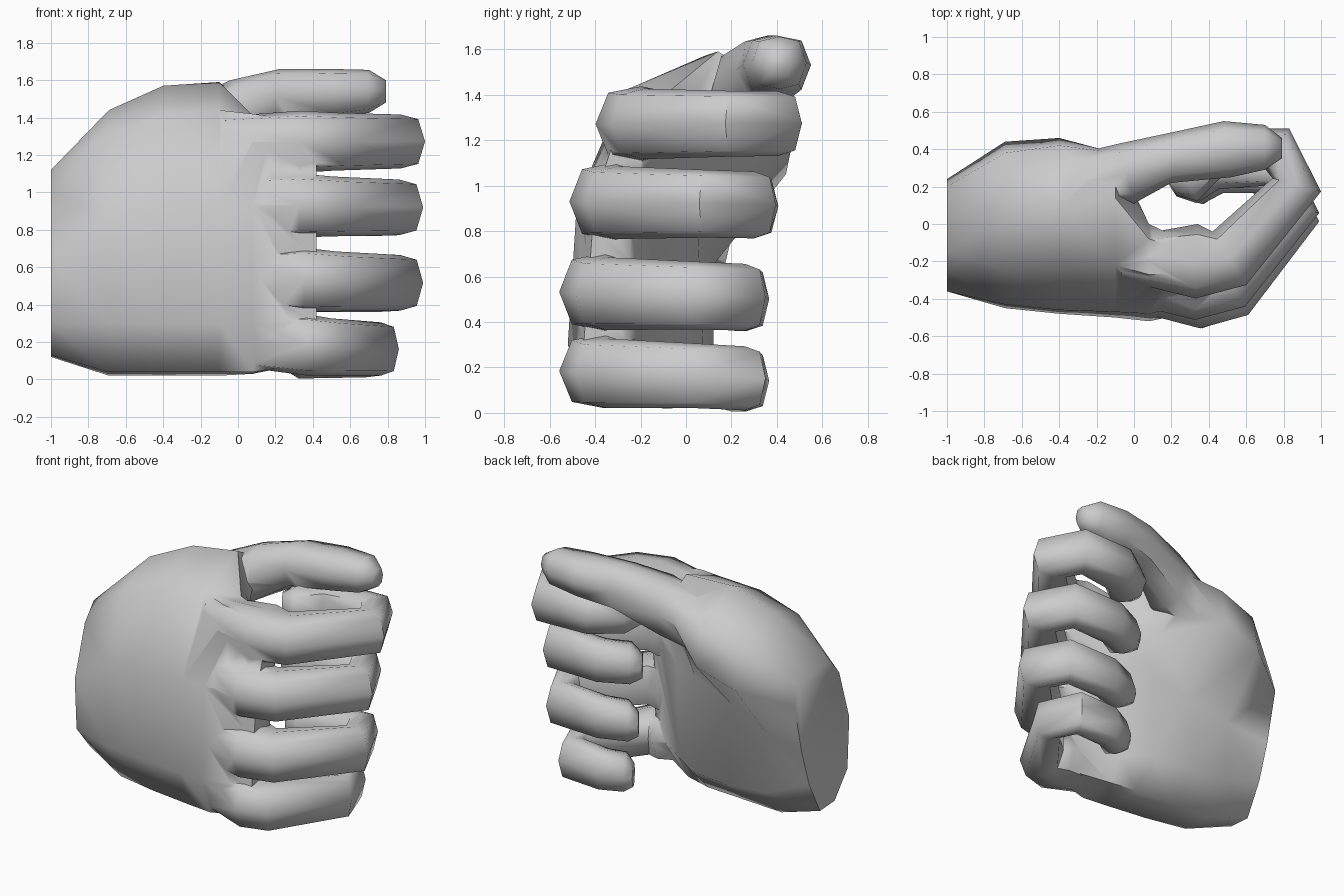
import bpy, bmesh, math

if "Cube" in bpy.data.objects:
    bpy.data.objects.remove(bpy.data.objects["Cube"])


def loft(name, rings):
    """Skin a list of equal-length point rings, capped at both ends."""
    bm = bmesh.new()
    loops = [[bm.verts.new(p) for p in ring] for ring in rings]
    n = len(loops[0])
    for a, b in zip(loops, loops[1:]):
        for i in range(n):
            j = (i + 1) % n
            bm.faces.new((a[i], a[j], b[j], b[i]))
    bm.faces.new(loops[0])
    bm.faces.new(loops[-1])
    bmesh.ops.triangulate(bm, faces=[f for f in bm.faces if len(f.verts) == 4])
    bmesh.ops.recalc_face_normals(bm, faces=bm.faces)
    mesh = bpy.data.meshes.new(name)
    bm.to_mesh(mesh)
    bm.free()
    obj = bpy.data.objects.new(name, mesh)
    bpy.context.collection.objects.link(obj)
    return obj


# Rounded eight-sided digit section: (across, up)
SECTION = [(1, 0), (.72, .83), (0, 1), (-.72, .83),
           (-1, 0), (-.72, -.83), (0, -1), (.72, -.83)]


def digit_ring(outer, inner, z, h):
    """Section spanning two plan points, with half height h about z."""
    cx, cy = (outer[0] + inner[0]) / 2, (outer[1] + inner[1]) / 2
    dx, dy = (outer[0] - inner[0]) / 2, (outer[1] - inner[1]) / 2
    return [(cx + u * dx, cy + u * dy, z + w * h) for u, w in SECTION]


# Palm: wrist to knuckles, each section runs up the inside and down the back (y, z)
palm_sections = {
    -1.0: [(-.04, .12), (.08, .35), (.16, .6), (.24, .95), (.2, 1.08),
           (-.15, 1.12), (-.25, 1.0), (-.36, .65), (-.34, .3), (-.2, .13)],
    -.69: [(-.06, .02), (.11, .22), (.12, .65), (.44, 1.05), (.38, 1.33),
           (.02, 1.44), (-.25, 1.32), (-.43, .85), (-.45, .3), (-.3, .04)],
    -.4: [(-.08, .02), (.12, .2), (.08, .75), (.46, 1.15), (.42, 1.4),
          (.08, 1.57), (-.25, 1.41), (-.46, .93), (-.48, .3), (-.36, .04)],
    -.1: [(-.1, .02), (.08, .2), (.05, .85), (.16, 1.1), (.38, 1.45),
          (.14, 1.59), (-.22, 1.44), (-.47, .93), (-.5, .3), (-.4, .04)],
    .08: [(-.14, .03), (-.04, .2), (-.02, .85), (0, 1.08), (0, 1.3),
          (-.08, 1.41), (-.27, 1.42), (-.48, .93), (-.52, .3), (-.42, .04)],
    .42: [(-.3, .1), (-.27, .2), (-.24, .85), (-.2, 1.05), (-.16, 1.3),
          (-.19, 1.37), (-.26, 1.37), (-.4, .95), (-.45, .3), (-.38, .09)],
}
hand = loft("hand", [[(x, y, z) for y, z in sec] for x, sec in palm_sections.items()])

# Curled finger in plan: outer point, inner point, relative height,
# then how far each of the two points follows the finger's y offset
CURL = [((-.08, -.29), (0, -.06), .9, 1, 1), ((.33, -.39), (.34, 0), 1.07, 1, 1),
        ((.6, -.32), (.42, -.04), 1, 1, 1), ((1, .17), (.74, .24), .93, 1, 1),
        ((.83, .5), (.7, .29), .92, 1, .8), ((.42, .5), (.46, .24), .88, .9, .5),
        ((.21, .37), (.34, .12), .82, .5, .1), ((.16, .26), (.23, .15), .5, .1, .05)]

# name: x offset, x scale, y offset, root z, tip z, half height
fingers = {
    "index_finger": (0, 1, 0, 1.27, 1.275, .155),
    "middle_finger": (0, .99, -.115, .935, .9, .16),
    "ring_finger": (.04, .95, -.16, .54, .485, .16),
    "little_finger": (.12, .74, -.16, .195, .12, .153),
}
digits = []
for name, (ox, sx, oy, z0, z1, h) in fingers.items():
    rings = []
    for i, (o, n, k, fo, fn) in enumerate(CURL):
        z = z0 + (z1 - z0) * i / (len(CURL) - 1)
        rings.append(digit_ring((ox + sx * o[0], o[1] * 1.02 + oy * fo),
                                (ox + sx * n[0], n[1] * 1.02 + oy * fn), z, h * k))
    digits.append(loft(name, rings))

# Thumb lying across the top of the fist
digits.append(loft("thumb", [digit_ring(*r) for r in [
    ((-.5, .33), (-.45, .08), 1.25, .16), ((-.08, .43), (0, .11), 1.41, .19),
    ((.25, .5), (.2, .22), 1.51, .15), ((.48, .55), (.52, .25), 1.53, .13),
    ((.7, .53), (.7, .29), 1.54, .115), ((.79, .46), (.79, .35), 1.54, .06)]]))

# Fuse palm and digits into one skin
bpy.context.view_layer.objects.active = hand
for d in digits:
    mod = hand.modifiers.new("fuse_" + d.name, 'BOOLEAN')
    mod.operation, mod.solver, mod.object = 'UNION', 'EXACT', d
    bpy.ops.object.modifier_apply(modifier=mod.name)
    bpy.data.objects.remove(d)

# Smooth skin, crisp wrist cut
hand.data.shade_smooth()
hand.data.set_sharp_from_angle(angle=math.radians(62))
